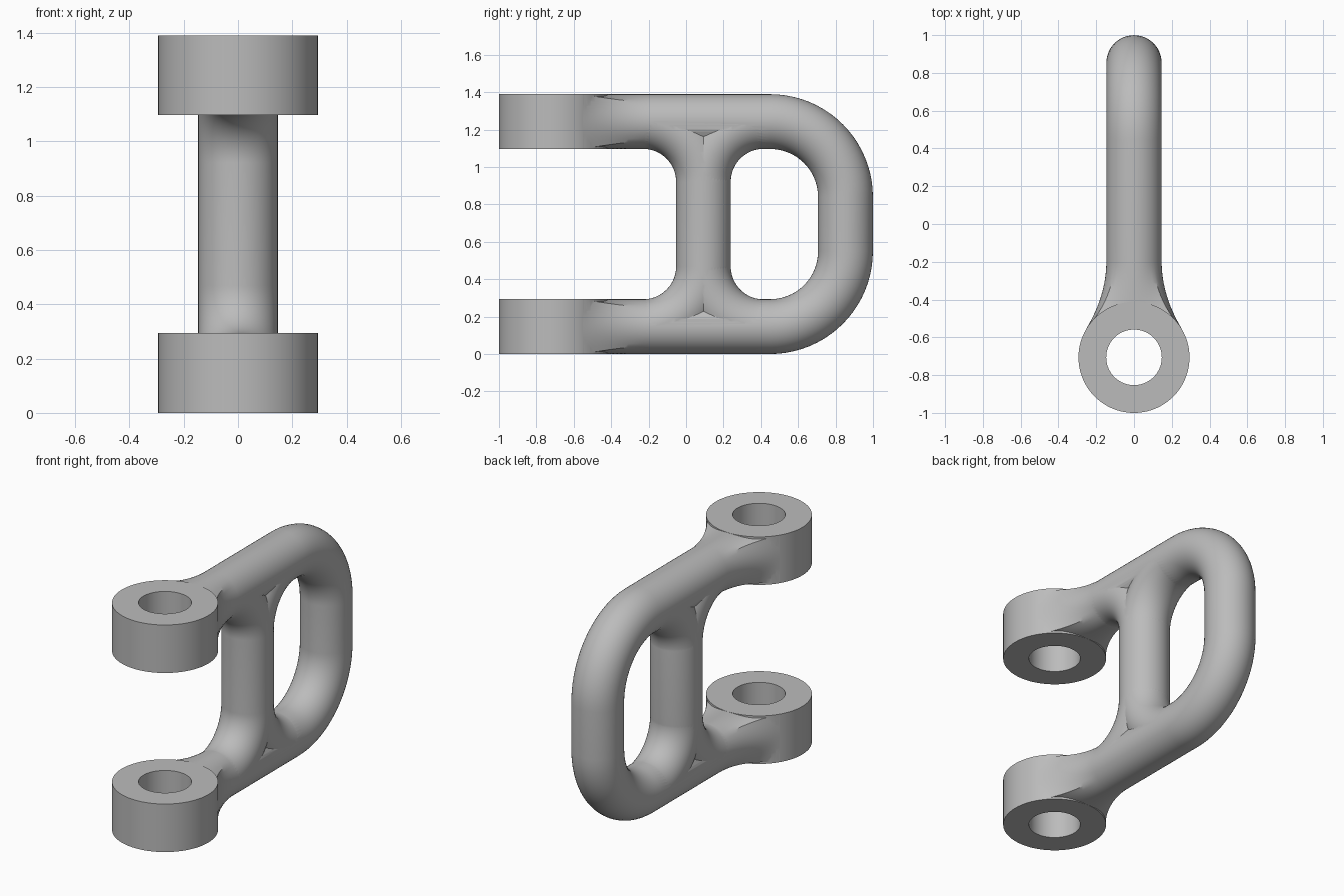
import bpy, bmesh, math
from mathutils import Vector

if "Cube" in bpy.data.objects:
    bpy.data.objects.remove(bpy.data.objects["Cube"])

SEG = 48                 # sides of the rod section
R = 0.1465               # rod radius
ZB, ZT = 0.147, 1.243    # centre heights of the lower and upper arms

steel = bpy.data.materials.new("steel grey")
steel.diffuse_color = (0.5, 0.5, 0.5, 1)
steel.use_nodes = True
steel.node_tree.nodes["Principled BSDF"].inputs["Base Color"].default_value = steel.diffuse_color


def finish(name, bm):
    bmesh.ops.recalc_face_normals(bm, faces=bm.faces)
    me = bpy.data.meshes.new(name)
    bm.to_mesh(me)
    bm.free()
    ob = bpy.data.objects.new(name, me)
    bpy.context.collection.objects.link(ob)
    me.materials.append(steel)
    return ob


def arc(cy, cz, r, a0, a1, n=20):
    """Path points (y, z, heading) along an arc in the side plane."""
    turn = math.pi / 2 if a1 > a0 else -math.pi / 2
    out = []
    for i in range(n + 1):
        a = math.radians(a0 + (a1 - a0) * i / n)
        out.append((cy + r * math.cos(a), cz + r * math.sin(a), a + turn))
    return out


def sweep(name, path, radius):
    """Tube along (y, z, heading[, half width, squareness]) stations."""
    bm = bmesh.new()
    rings = []
    for y, z, h, *extra in path:
        w, sq = extra or (radius, 0)
        ring = []
        for i in range(SEG):
            a = 2 * math.pi * i / SEG
            c, s = math.cos(a), math.sin(a)
            k = 1 + sq * (1 / max(abs(c), abs(s)) - 1)   # circle to square
            v = s * k * radius
            ring.append(bm.verts.new((c * k * w, y - v * math.sin(h), z + v * math.cos(h))))
        rings.append(ring)
    for a, b in zip(rings, rings[1:]):
        for i in range(SEG):
            j = (i + 1) % SEG
            bm.faces.new((a[i], a[j], b[j], b[i]))
    bm.faces.new(rings[0])
    bm.faces.new(rings[-1])
    return finish(name, bm)


# Bow: flared neck, arm, rounded end, arm, flared neck
def neck(z, h):
    out = []
    for i in range(17):
        t = 1 - i / 16
        out.append((-0.2 - 0.352 * t, z, h, R + 0.1045 * t * t, t ** 1.5))
    return out


bend = 0.403
path = neck(ZB, 0)
path += arc(0.45, ZB + bend, bend, -90, 0)
path += arc(0.45, ZT - bend, bend, 0, 90)
path += [(y, z, math.pi, w, s) for y, z, h, w, s in reversed(neck(ZT, 0))]
bow = sweep("bow", path, R)


# Crossbar: two bars back to back, each bending into the arms
def bar(name, side, radius):
    r, yc = 0.322, 0.093
    cy = yc + side * r
    if side < 0:
        p = arc(cy, ZB + r, r, -90, 0) + arc(cy, ZT - r, r, 0, 90)
    else:
        p = arc(cy, ZB + r, r, 270, 180) + arc(cy, ZT - r, r, 180, 90)
    return sweep(name, p, radius)


parts = [bar("crossbar_front", -1, 0.146), bar("crossbar_back", 1, 0.1455)]


# Eyes: thick rings for the pin
def eye(name, z0):
    bm = bmesh.new()
    n, prof = 96, [(0.294, 0), (0.294, 0.294), (0.147, 0.294), (0.147, 0)]
    cols = []
    for i in range(n):
        a = 2 * math.pi * i / n
        cols.append([bm.verts.new((r * math.cos(a), -0.706 + r * math.sin(a), z0 + z))
                     for r, z in prof])
    for i in range(n):
        a, b = cols[i], cols[(i + 1) % n]
        for k in range(4):
            m = (k + 1) % 4
            bm.faces.new((a[k], b[k], b[m], a[m]))
    return finish(name, bm)


parts += [eye("lower_eye", 0), eye("upper_eye", ZT - 0.147)]

# Weld everything into one forged body
for p in parts:
    mod = bow.modifiers.new("join_" + p.name, 'BOOLEAN')
    mod.operation, mod.solver, mod.object = 'UNION', 'EXACT', p
bpy.context.view_layer.update()
welded = bpy.data.meshes.new_from_object(bow.evaluated_get(bpy.context.evaluated_depsgraph_get()))
bow.modifiers.clear()
bow.data = welded
bow.name = "shackle_body"
for p in parts:
    bpy.data.objects.remove(p)

bpy.context.view_layer.objects.active = bow
bow.select_set(True)
bpy.ops.object.shade_smooth_by_angle(angle=math.radians(30))
